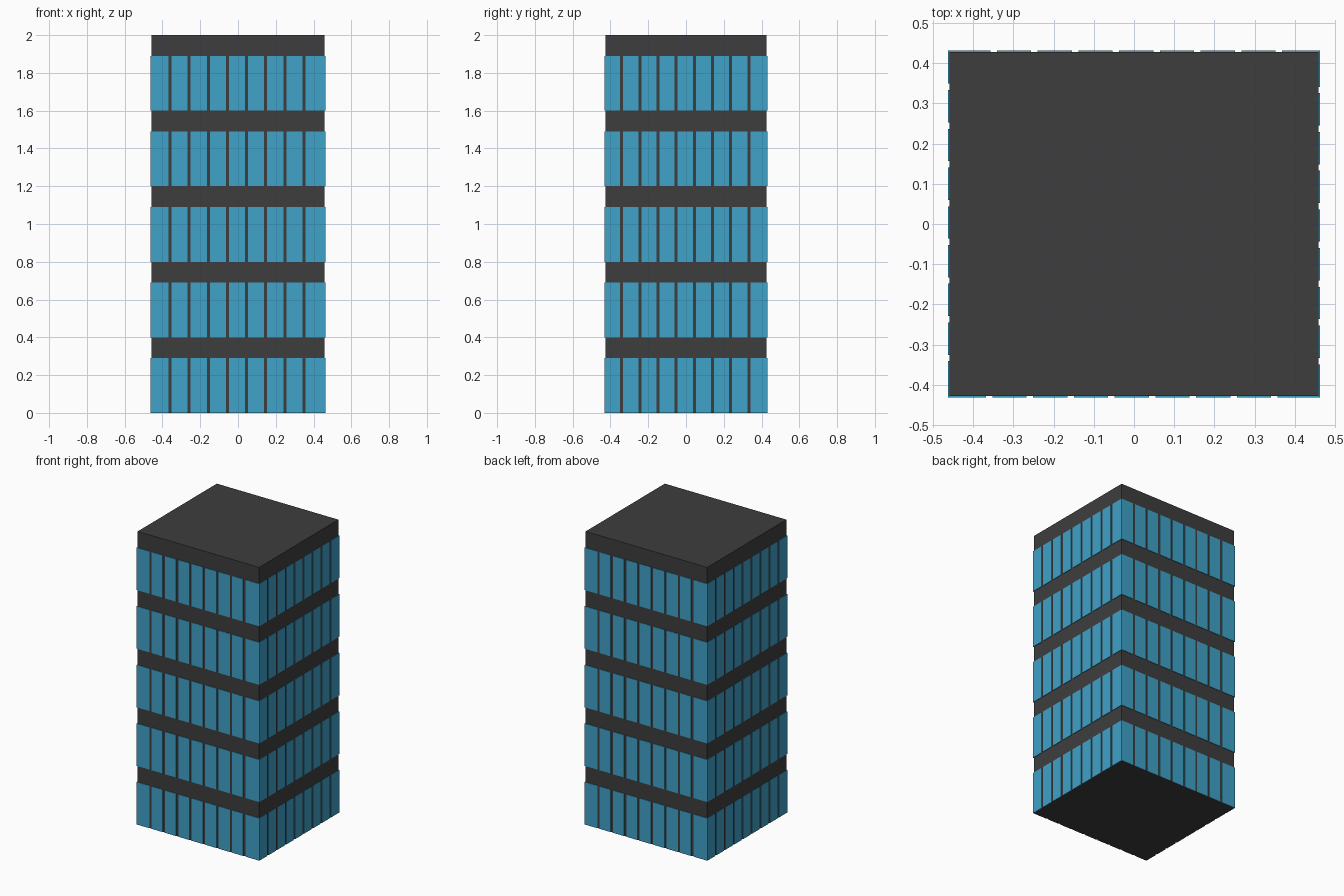
import bpy, bmesh, math
from mathutils import Matrix

if "Cube" in bpy.data.objects:
    bpy.data.objects.remove(bpy.data.objects["Cube"])

FLOORS, FLOOR_H, GLASS_H = 5, 0.4, 0.29
HX, HY = 0.459, 0.427        # half size of the dark core
T = 0.004                    # how far the glass stands proud


def material(name, rgb):
    m = bpy.data.materials.new(name)
    m.diffuse_color = (*rgb, 1)
    m.use_nodes = True
    m.node_tree.nodes["Principled BSDF"].inputs["Base Color"].default_value = m.diffuse_color
    return m


dark = material("dark_cladding", (0.048, 0.048, 0.048))
blue = material("blue_glass", (0.05, 0.36, 0.58))


def add_box(bm, lo, hi):
    size = [b - a for a, b in zip(lo, hi)]
    mid = [(a + b) / 2 for a, b in zip(lo, hi)]
    bmesh.ops.create_cube(bm, size=1, matrix=Matrix.Translation(mid) @ Matrix.Diagonal((*size, 1)))


def finish(bm, name, mat):
    me = bpy.data.meshes.new(name)
    bm.to_mesh(me)
    bm.free()
    me.materials.append(mat)
    ob = bpy.data.objects.new(name, me)
    bpy.context.collection.objects.link(ob)
    return ob


# Solid dark core: shows as floor bands, roof and mullion gaps
bm = bmesh.new()
add_box(bm, (-HX, -HY, 0), (HX, HY, FLOORS * FLOOR_H))
finish(bm, "building_core", dark)


def glazing(name, end, depth, first_gap, pitch, turn):
    """Nine panes per floor on one wall, built facing -y and then turned."""
    bm = bmesh.new()
    gap = 0.016
    cuts = [first_gap + i * pitch for i in range(8)]
    starts = [-end] + [c + gap / 2 for c in cuts]
    stops = [c - gap / 2 for c in cuts] + [end]
    for f in range(FLOORS):
        z = f * FLOOR_H
        for a, b in zip(starts, stops):
            add_box(bm, (a, -depth - T, z), (b, -depth, z + GLASS_H))
    bm.transform(Matrix.Rotation(math.radians(turn), 4, 'Z'))
    finish(bm, name, blue)


# Wide walls carry the corner, narrow walls fit between them
glazing("front_windows", HX + T, HY, -0.36, 0.1013, 0)
glazing("back_windows", HX + T, HY, -0.36, 0.1013, 180)
glazing("right_windows", HY, HX, -0.341, 0.0963, 90)
glazing("left_windows", HY, HX, -0.341, 0.0963, 270)
